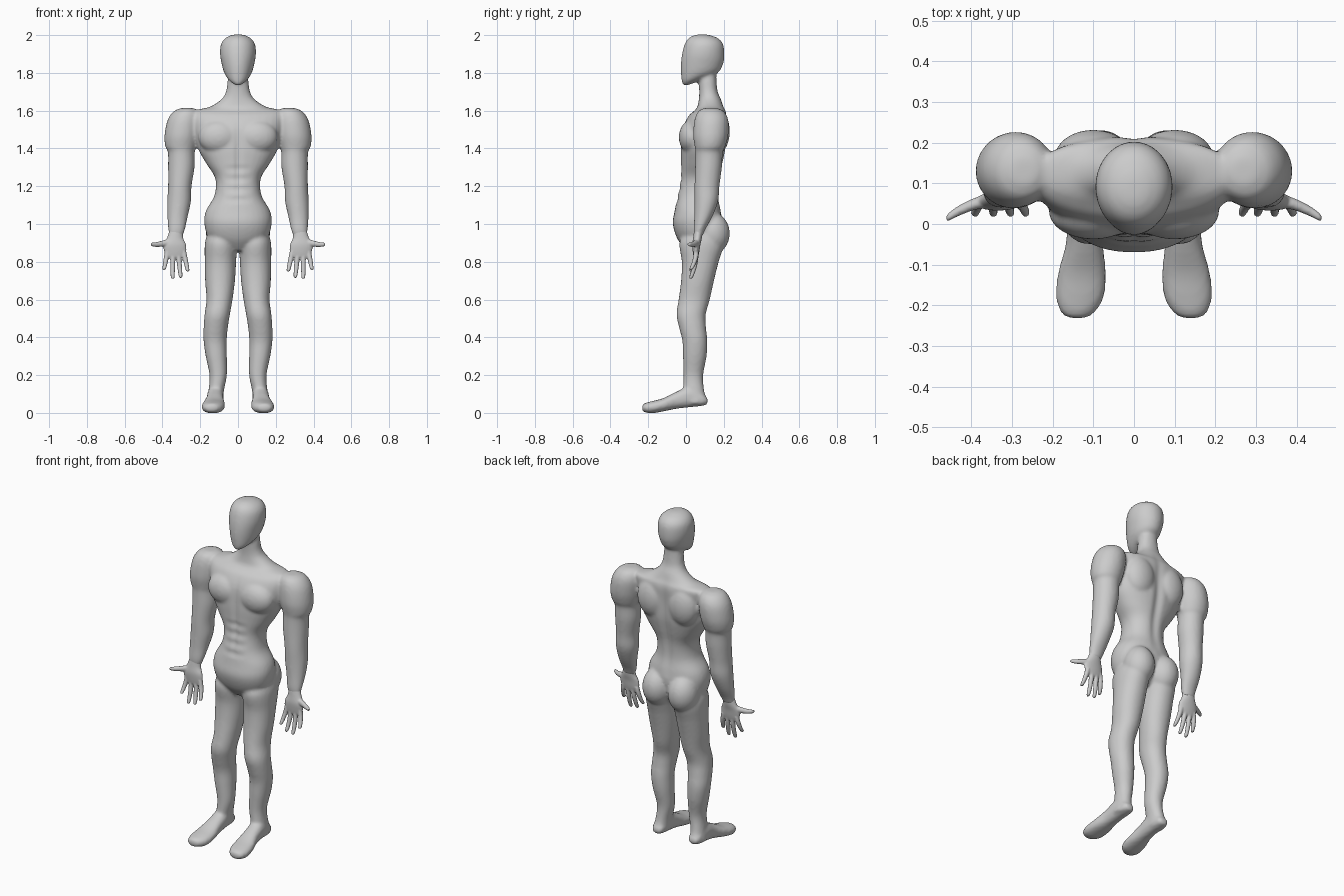
import bpy, bmesh, math
from mathutils import Vector, Matrix

grey = bpy.data.materials.new("plain grey")
grey.diffuse_color = (0.6, 0.6, 0.6, 1)


def spline(rows, steps=4):
    """Catmull-Rom interpolation of the section rows."""
    r = [Vector(q) for q in rows]
    out = []
    for i in range(len(r) - 1):
        p0, p1, p2, p3 = r[max(i - 1, 0)], r[i], r[i + 1], r[min(i + 2, len(r) - 1)]
        for k in range(steps):
            t = k / steps
            out.append(0.5 * (2 * p1 + (p2 - p0) * t + (2 * p0 - 5 * p1 + 4 * p2 - p3) * t * t
                              + (3 * p1 - p0 - 3 * p2 + p3) * t ** 3))
    return out + [r[-1]]


def loft(bm, rows, axis="z", side=1, power=2.0, n=32):
    """Rows are (position on axis, centre a, half width a, b min, b max)."""
    rings = []
    for t, a, ra, b0, b1 in spline(rows):
        ring = []
        for i in range(n):
            w = 2 * math.pi * i / n
            c, s = math.cos(w), math.sin(w)
            pa = a + ra * math.copysign(abs(c) ** (2 / power), c)
            pb = (b0 + b1) / 2 + (b1 - b0) / 2 * math.copysign(abs(s) ** (2 / power), s)
            p = {"z": (pa, pb, t), "y": (pa, t, pb), "x": (t, pa, pb)}[axis]
            ring.append(bm.verts.new((p[0] * side, p[1], p[2])))
        rings.append(ring)
    faces = [bm.faces.new(rings[0]), bm.faces.new(rings[-1][::-1])]
    for lo, hi in zip(rings, rings[1:]):
        for i in range(n):
            j = (i + 1) % n
            faces.append(bm.faces.new((lo[j], lo[i], hi[i], hi[j])))
    bmesh.ops.recalc_face_normals(bm, faces=faces)


def muscle(bm, centre, radii):
    """Ellipsoid on both sides of the body."""
    for s in (1, -1):
        m = Matrix.Translation((centre[0] * s, centre[1], centre[2])) @ Matrix.Diagonal((*radii, 1))
        bmesh.ops.create_uvsphere(bm, u_segments=24, v_segments=16, radius=1, matrix=m)


def fuse(name, bm, voxel, smooth):
    """Merge overlapping volumes into one smooth skin."""
    me = bpy.data.meshes.new(name)
    bm.to_mesh(me)
    bm.free()
    ob = bpy.data.objects.new(name, me)
    bpy.context.collection.objects.link(ob)
    m = ob.modifiers.new("skin", "REMESH")
    m.mode = "VOXEL"
    m.voxel_size = voxel
    m = ob.modifiers.new("soften", "SMOOTH")
    m.factor, m.iterations = 0.5, smooth
    dg = bpy.context.evaluated_depsgraph_get()
    baked = bpy.data.meshes.new_from_object(ob.evaluated_get(dg))
    ob.modifiers.clear()
    ob.data = baked
    baked.materials.clear()
    baked.materials.append(grey)
    for p in baked.polygons:
        p.use_smooth = True
        p.material_index = 0
    return ob


bm = bmesh.new()
# torso and neck
torso = [(.86, .06, .0, .13), (.92, .15, -.045, .17), (1.0, .178, -.07, .19), (1.07, .17, -.06, .185),
         (1.15, .125, -.045, .172), (1.24, .12, -.03, .177), (1.32, .168, -.028, .195),
         (1.4, .212, -.028, .21), (1.5, .235, -.02, .213), (1.57, .25, .012, .215),
         (1.6, .235, .045, .21), (1.62, .15, .06, .2), (1.66, .088, .068, .185),
         (1.7, .064, .07, .168), (1.75, .056, .068, .162), (1.8, .05, .07, .16)]
loft(bm, [(z, 0, r, f, b) for z, r, f, b in torso], power=2.2)
# head
head = [(1.735, .014, -.016, .012), (1.76, .047, -.023, .075), (1.8, .073, -.027, .168),
        (1.85, .087, -.027, .197), (1.9, .095, -.021, .203), (1.95, .091, -.008, .197),
        (1.98, .072, .01, .175), (1.996, .045, .035, .14), (2.003, .02, .06, .11)]
loft(bm, [(z, 0, r, f, b) for z, r, f, b in head])
# chest, shoulder blades, buttocks
muscle(bm, (.1, .03, 1.46), (.11, .068, .09))
muscle(bm, (.1, .165, 1.49), (.095, .067, .12))
muscle(bm, (.084, .14, .95), (.086, .092, .11))

arm = [(1.614, .27, .03, .1, .16), (1.597, .275, .065, .065, .2), (1.55, .285, .088, .045, .224),
       (1.47, .297, .092, .038, .224), (1.41, .302, .083, .046, .208), (1.38, .3, .071, .05, .195),
       (1.3, .3, .07, .048, .19), (1.2, .308, .062, .045, .177), (1.12, .312, .063, .045, .17),
       (1.04, .32, .054, .044, .14), (.97, .325, .044, .04, .102), (.93, .33, .035, .045, .085)]
leg = [(.97, .085, .07, .0, .16), (.9, .09, .085, -.035, .2), (.8, .093, .083, -.022, .173),
       (.7, .095, .079, -.026, .148), (.6, .098, .069, -.039, .126), (.52, .11, .067, -.05, .104),
       (.45, .118, .064, -.036, .106), (.38, .121, .061, -.019, .113), (.3, .115, .056, -.016, .109),
       (.2, .105, .046, -.013, .091), (.12, .115, .041, -.016, .096), (.06, .122, .042, -.02, .112),
       (.045, .122, .035, -.01, .1)]
foot = [(.115, .12, .02, .048, .075), (.09, .12, .036, .038, .1), (.02, .12, .043, .03, .14),
        (-.05, .122, .046, .022, .112), (-.12, .128, .059, .008, .078), (-.18, .133, .059, -.002, .062),
        (-.217, .138, .042, .003, .052), (-.232, .14, .02, .01, .042)]
for s in (1, -1):
    loft(bm, arm, side=s)
    loft(bm, leg, side=s, power=2.1)
    loft(bm, foot, axis="y", side=s, power=2.3)

body = fuse("body", bm, 0.009, 5)

# breastbone line, spine furrow and stomach ridges
for v in body.data.vertices:
    x, y, z = v.co
    line = math.exp(-(x / .016) ** 2)
    if y < .06 and 1.1 < z < 1.58:
        v.co.y += .008 * line * math.sin(math.pi * (z - 1.1) / .48)
        if z < 1.32 and abs(x) < .08:
            v.co.y += .004 * math.cos(x / .08 * math.pi / 2) * math.sin((z - 1.1) / .055 * math.pi) ** 2
    elif y > .1 and 1.04 < z < 1.66:
        v.co.y -= .012 * math.exp(-(x / .025) ** 2) * math.sin(math.pi * (z - 1.04) / .62)

# hands with four fingers and a thumb
palm = [(.98, .325, .034, .045, .09), (.93, .333, .042, .038, .085), (.89, .335, .06, .033, .076),
        (.85, .332, .058, .036, .07), (.825, .332, .045, .04, .064)]
thumb = [(.35, .058, .018, .88, .925), (.39, .05, .015, .88, .915), (.43, .033, .013, .878, .905),
         (.455, .018, .01, .882, .902), (.462, .014, .005, .887, .897)]
fingers = [(.288, .265, .748), (.317, .303, .715), (.345, .346, .71), (.373, .392, .757)]
for s, name in ((1, "left_hand"), (-1, "right_hand")):
    bm = bmesh.new()
    loft(bm, palm, side=s, n=24)
    loft(bm, thumb, axis="x", side=s, n=16)
    for x0, x1, tip in fingers:
        rows = []
        for k, r in ((0, .014), (.35, .0135), (.7, .012), (.95, .01), (1, .005)):
            x, y, z = x0 + (x1 - x0) * k, .054 - .03 * k * k, .855 + (tip - .855) * k
            rows.append((z, x, r, y - r, y + r))
        loft(bm, rows, side=s, n=16)
    fuse(name, bm, 0.0045, 3)
